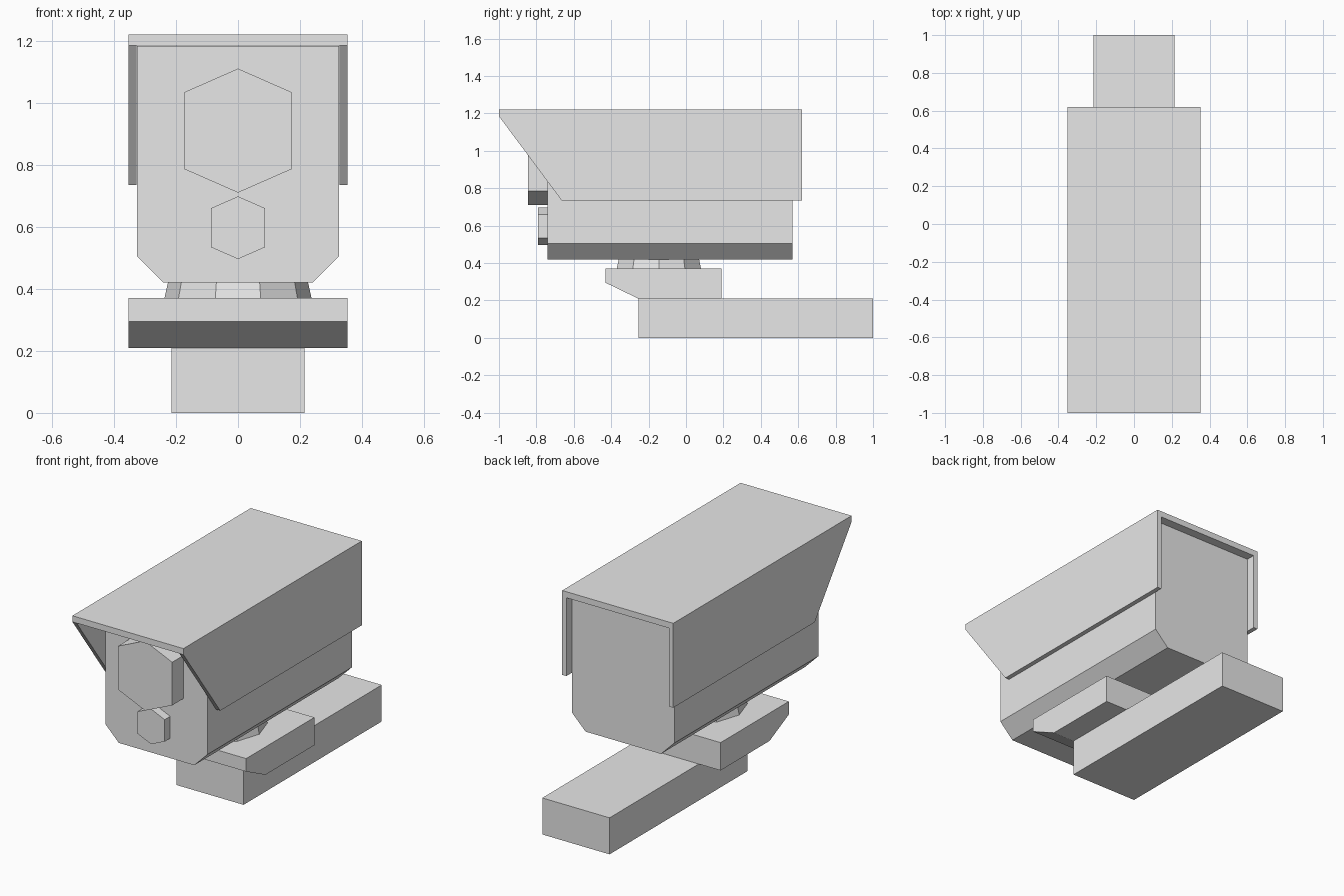
import bpy, bmesh
from mathutils import Vector

cube = bpy.data.objects.get("Cube")
if cube:
    bpy.data.objects.remove(cube, do_unlink=True)

grey = bpy.data.materials.new("plain grey")
grey.use_nodes = True
colour = (0.8, 0.8, 0.8, 1)
grey.diffuse_color = colour
grey.node_tree.nodes["Principled BSDF"].inputs["Base Color"].default_value = colour


def finish(bm, name):
    bmesh.ops.recalc_face_normals(bm, faces=bm.faces)
    mesh = bpy.data.meshes.new(name)
    bm.to_mesh(mesh)
    bm.free()
    mesh.materials.append(grey)
    obj = bpy.data.objects.new(name, mesh)
    bpy.context.collection.objects.link(obj)
    return obj


def extrude(name, profile, axis, start, end):
    """Extrude a closed profile: (x, z) along y, or (y, z) along x."""
    bm = bmesh.new()
    if axis == "y":
        points = [(a, start, b) for a, b in profile]
        offset = Vector((0, end - start, 0))
    else:
        points = [(start, a, b) for a, b in profile]
        offset = Vector((end - start, 0, 0))
    face = bm.faces.new([bm.verts.new(p) for p in points])
    result = bmesh.ops.extrude_face_region(bm, geom=[face], use_keep_orig=True)
    moved = [v for v in result["geom"] if isinstance(v, bmesh.types.BMVert)]
    bmesh.ops.translate(bm, verts=moved, vec=offset)
    return finish(bm, name)


def box(name, half_width, y0, y1, z0, z1):
    profile = [(y0, z0), (y1, z0), (y1, z1), (y0, z1)]
    return extrude(name, profile, "x", -half_width, half_width)


def hexagon(name, half_width, z_mid, half_side, half_height, front, back):
    right = [(0, -half_height), (half_width, -half_side), (half_width, half_side)]
    profile = [(x, z_mid + z) for x, z in right]
    profile += [(-x, z_mid - z) for x, z in right]
    extrude(name, profile, "y", front, back)


# Wall arm and mounting plate
box("wall_arm", 0.214, -0.255, 1.0, 0, 0.21)
extrude("mounting_plate",
        [(-0.43, 0.37), (0.19, 0.37), (0.19, 0.21), (-0.255, 0.21), (-0.43, 0.295)],
        "x", -0.353, 0.353)

# Tapered ten-sided swivel
bm = bmesh.new()
bmesh.ops.create_cone(bm, cap_ends=True, segments=10, radius1=0.237, radius2=0.226, depth=0.05)
# Put corners on the left and right sides
side = max(v.co.x for v in bm.verts)
if side < 0.236:
    from mathutils import Matrix
    bmesh.ops.rotate(bm, verts=bm.verts, matrix=Matrix.Rotation(1.5707963, 3, "Z"))
bmesh.ops.translate(bm, verts=bm.verts, vec=(0, -0.145, 0.395))
finish(bm, "swivel")

# Camera housing with chamfered lower corners
half = [(0.24, 0.42), (0.325, 0.505), (0.325, 1.183)]
extrude("housing", half + [(-x, z) for x, z in reversed(half)], "y", -0.74, 0.57)

# Lens and sensor
hexagon("lens", 0.173, 0.91, 0.124, 0.2, -0.845, -0.74)
hexagon("sensor", 0.087, 0.597, 0.063, 0.101, -0.79, -0.74)

# Sun hood: roof and two raked side panels
box("hood_roof", 0.353, -1.0, 0.62, 1.185, 1.22)
panel = [(-1.0, 1.185), (-0.665, 0.735), (0.62, 0.735), (0.62, 1.185)]
for name, s in (("hood_left", 1), ("hood_right", -1)):
    extrude(name, panel, "x", s * 0.327, s * 0.353)
